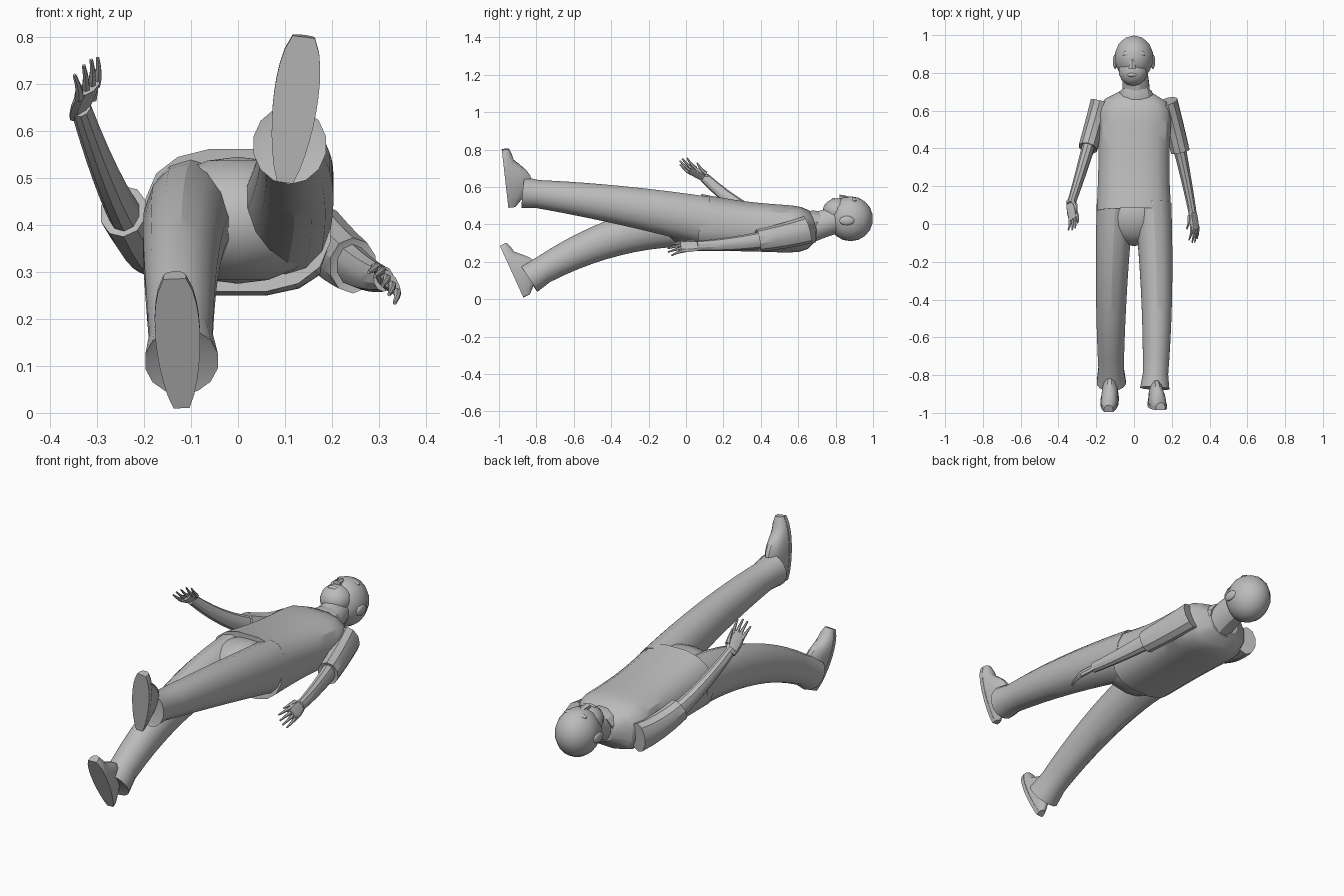
import bpy, bmesh, math
from mathutils import Vector, Matrix

cube = bpy.data.objects.get("Cube")
if cube:
    bpy.data.objects.remove(cube, do_unlink=True)

grey = bpy.data.materials.new("plain_grey")
grey.use_nodes = True
colour = (0.5, 0.5, 0.5, 1)
grey.diffuse_color = colour
grey.node_tree.nodes["Principled BSDF"].inputs["Base Color"].default_value = colour


def finish(name, bm):
    """Turn a bmesh into a grey object with sharp creases."""
    bmesh.ops.recalc_face_normals(bm, faces=bm.faces)
    mesh = bpy.data.meshes.new(name)
    bm.to_mesh(mesh)
    bm.free()
    mesh.materials.append(grey)
    part = bpy.data.objects.new(name, mesh)
    bpy.context.collection.objects.link(part)
    bpy.ops.object.select_all(action="DESELECT")
    part.select_set(True)
    bpy.context.view_layer.objects.active = part
    bpy.ops.object.shade_smooth_by_angle(angle=math.radians(30))


def skin(name, rings):
    """Join rings of points into one capped surface."""
    bm = bmesh.new()
    loops = [[bm.verts.new(point) for point in ring] for ring in rings]
    count = len(loops[0])
    for near, far in zip(loops, loops[1:]):
        for i in range(count):
            j = (i + 1) % count
            bm.faces.new((near[i], near[j], far[j], far[i]))
    bm.faces.new(loops[0])
    bm.faces.new(loops[-1])
    finish(name, bm)


def ball(name, centre, radii):
    bm = bmesh.new()
    placing = Matrix.Translation(centre) @ Matrix.Diagonal((*radii, 1))
    bmesh.ops.create_uvsphere(bm, u_segments=14, v_segments=9, radius=1, matrix=placing)
    finish(name, bm)


def even(t):
    return 1


def tube(name, path, first, last, until=1, shape=even, power=1, hollow=False, steps=10, sides=12):
    """Sweep an oval along the arc through three points, changing its half width and depth."""
    start, middle, end = map(Vector, path)
    control = middle * 2 - (start + end) / 2
    first, last = Vector(first), Vector(last)
    rings = []
    for step in range(steps + 1):
        part = step / steps
        t = part * until
        centre = start.lerp(control, t).lerp(control.lerp(end, t), t)
        along = (control - start).lerp(end - control, t).normalized()
        side = (Vector((1, 0, 0)) - along * along.x).normalized()
        up = side.cross(along)
        size = first.lerp(last, part) * shape(part)
        ring = []
        for i in range(sides):
            angle = math.tau * (i + 0.5) / sides
            c, s = math.cos(angle), math.sin(angle)
            across = math.copysign(abs(c) ** power, c) * size.x
            deep = math.copysign(abs(s) ** power, s) * size.y
            ring.append(centre + side * across + up * deep)
        rings.append(ring)
    # Fold an open rim inward
    if hollow:
        rings.append([point.lerp(centre - along * 0.02, 0.25) for point in rings[-1]])
    skin(name, rings)


# Shirt, rounded over the shoulders and open at the hem
def shirt_shape(t):
    shoulder = max(0.4, math.sqrt(1 - (1 - t) ** 14))
    return shoulder * (1 - 0.07 * math.sin(math.pi * t))


tube("shirt", [(0.01, 0.7, 0.37), (0, 0.38, 0.385), (0, 0.07, 0.41)], (0.21, 0.13), (0.2, 0.155),
     shape=shirt_shape, power=0.75, hollow=True, steps=14, sides=16)
tube("shirt_collar", [(0.01, 0.65, 0.38), (0.01, 0.68, 0.39), (0.01, 0.7, 0.39)],
     (0.11, 0.09), (0.085, 0.085), hollow=True, steps=3)

# Trousers: seat and two striding legs with flared cuffs
def cuff_flare(t):
    return 1.2 if t > 0.95 else 1


ball("trouser_seat", (0, 0.05, 0.41), (0.195, 0.17, 0.135))
legs = {"left": [(0.1, 0.1, 0.42), (0.12, -0.4, 0.51), (0.11, -0.87, 0.57)],
        "right": [(-0.1, 0.1, 0.41), (-0.12, -0.38, 0.33), (-0.12, -0.84, 0.11)]}
for label, path in legs.items():
    tube(label + "_trouser_leg", path, (0.1, 0.13), (0.066, 0.07), shape=cuff_flare,
         hollow=True, steps=12, sides=14)


# Shoes: an outline by rule, swept from heel to toe
def shoe(label, heel, toe):
    heel, toe = Vector(heel), Vector(toe)
    run = toe - heel
    side = Vector((1, 0, 0)) - run * run.x / run.length_squared
    up = side.cross(run).normalized()
    if up.y < 0:
        up.negate()
    sole, upper = [], []
    for i in range(11):
        t = i / 10
        rounding = math.sin(math.pi * (0.04 + 0.92 * t)) ** 0.4
        wide = side * 0.046 * rounding * (0.85 + 0.35 * t)
        instep = max(0, math.sin(math.pi * t / 0.8)) if t < 0.8 else 0
        tall = up * rounding * (0.045 + 0.08 * instep)
        base = heel + run * t
        top = base + up * 0.02
        sole.append([base - wide, base + wide, top + wide, top - wide])
        upper.append([top + wide * 0.95 * math.cos(math.pi * k / 7) + tall * math.sin(math.pi * k / 7)
                      for k in range(8)])
    skin(label + "_shoe_sole", sole)
    skin(label + "_shoe_upper", upper)


shoe("left", (0.1, -0.95, 0.49), (0.14, -0.985, 0.8))
shoe("right", (-0.12, -0.87, 0.01), (-0.135, -0.995, 0.285))


# Hands: palm, four curled fingers and a thumb, laid out from the wrist
def hand(label, wrist, forward, across):
    wrist, forward, across = Vector(wrist), Vector(forward).normalized(), Vector(across)
    across = (across - forward * across.dot(forward)).normalized()
    curl = forward.cross(across)

    def digit(name, base, spread, length, radius):
        root = wrist + forward * base + across * spread
        tip = root + forward * length + across * spread * 0.4 + curl * 0.025
        knuckle = root.lerp(tip, 0.5) - curl * 0.006
        tube(label + name, [root, knuckle, tip], (radius, radius), (0.004, 0.004), steps=3, sides=6)

    rings = []
    for i in range(5):
        centre = wrist + forward * (0.03 * i - 0.03)
        wide = 0.023 + 0.014 * math.sin(math.pi * i / 5)
        rings.append([centre + across * wide * math.cos(math.tau * k / 8)
                      + curl * 0.014 * math.sin(math.tau * k / 8) for k in range(8)])
    skin(label + "_palm", rings)
    for i in range(4):
        digit("_finger", 0.07, 0.026 - 0.017 * i, 0.07 + 0.02 * math.sin(i), 0.011)
    digit("_thumb", 0.01, 0.03, 0.07, 0.013)


# Bare arms, with sleeves over the upper half of the same arc
arms = {"left": [(0.18, 0.65, 0.37), (0.25, 0.36, 0.31), (0.31, 0.06, 0.285)],
        "right": [(-0.18, 0.65, 0.36), (-0.25, 0.38, 0.44), (-0.335, 0.1, 0.65)]}
for label, path in arms.items():
    tube(label + "_arm", path, (0.045, 0.06), (0.022, 0.027), sides=10)
    tube(label + "_sleeve", path, (0.052, 0.075), (0.052, 0.06), until=0.46, hollow=True, steps=4, sides=10)
hand("left", arms["left"][-1], (0.16, -1, -0.06), (-0.6, 0, 0.8))
hand("right", arms["right"][-1], (0.2, -0.85, 0.5), (0.7, 0.3, 0.6))

# Neck, skull and jaw
tube("neck", [(0.01, 0.64, 0.37), (0.01, 0.74, 0.405), (0, 0.84, 0.43)], (0.08, 0.08), (0.065, 0.07), steps=4)
ball("skull", (0, 0.88, 0.43), (0.105, 0.12, 0.12))
ball("jaw", (-0.005, 0.81, 0.47), (0.078, 0.08, 0.07))

# Face: nose, brow, lips and ears
tube("nose", [(-0.01, 0.89, 0.53), (-0.01, 0.86, 0.54), (-0.01, 0.82, 0.545)],
     (0.008, 0.01), (0.022, 0.014), steps=3, sides=6)
ball("brow", (0, 0.9, 0.525), (0.065, 0.02, 0.02))
ball("lips", (-0.01, 0.79, 0.53), (0.028, 0.012, 0.012))
for label, direction in (("left", 1), ("right", -1)):
    ball(label + "_ear", (direction * 0.1, 0.86, 0.42), (0.012, 0.04, 0.025))
